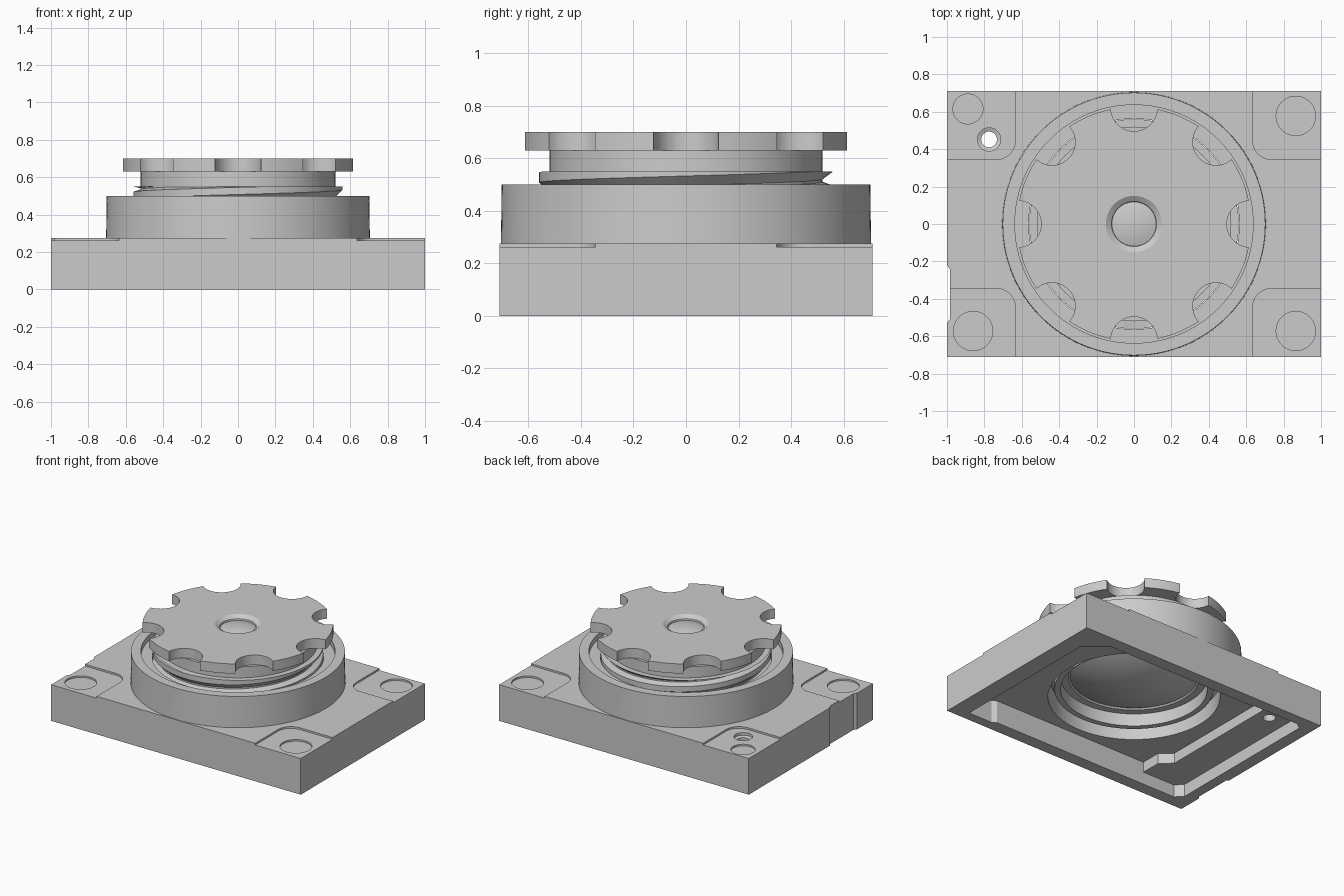
import bpy, bmesh, math
from math import cos, sin, pi, tau

cube = bpy.data.objects.get("Cube")
if cube:
    bpy.data.objects.remove(cube, do_unlink=True)

grey = bpy.data.materials.new("plain_grey")
grey.use_nodes = True
GREY = (0.6, 0.6, 0.6, 1)
grey.diffuse_color = GREY
grey.node_tree.nodes["Principled BSDF"].inputs["Base Color"].default_value = GREY


def finish(name, bm):
    bmesh.ops.remove_doubles(bm, verts=bm.verts, dist=0.0001)
    bmesh.ops.recalc_face_normals(bm, faces=bm.faces)
    mesh = bpy.data.meshes.new(name)
    bm.to_mesh(mesh)
    bm.free()
    mesh.materials.append(grey)
    ob = bpy.data.objects.new(name, mesh)
    bpy.context.collection.objects.link(ob)
    return ob


def lathe(name, profile, steps=96, centre=(0, 0)):
    """Revolve an (r, z) profile that starts and ends on the axis."""
    bm = bmesh.new()
    vs = [bm.verts.new((r, 0, z)) for r, z in profile]
    es = [bm.edges.new(pair) for pair in zip(vs, vs[1:])]
    bmesh.ops.spin(bm, geom=vs + es, cent=(0, 0, 0), axis=(0, 0, 1),
                   angle=tau, steps=steps, use_merge=False)
    bmesh.ops.translate(bm, verts=bm.verts, vec=(*centre, 0))
    return finish(name, bm)


def dome(r, z_edge, z_apex, n=10):
    """Profile of a lens surface from its apex out to its edge."""
    return [(r * i / n, z_apex + (z_edge - z_apex) * (i / n) ** 2) for i in range(n + 1)]


def disc(name, x, y, r, z0, z1, steps=48):
    return lathe(name, [(0, z0), (r, z0), (r, z1), (0, z1)], steps, (x, y))


def prism(name, outline, z0, z1):
    bm = bmesh.new()
    face = bm.faces.new([bm.verts.new((x, y, z0)) for x, y in outline])
    ext = bmesh.ops.extrude_face_region(bm, geom=[face])
    top = [v for v in ext["geom"] if isinstance(v, bmesh.types.BMVert)]
    bmesh.ops.translate(bm, verts=top, vec=(0, 0, z1 - z0))
    return finish(name, bm)


def combine(ob, tools, operation="DIFFERENCE"):
    """Apply each tool as a boolean, then discard it."""
    for tool in tools:
        mod = ob.modifiers.new("cut", "BOOLEAN")
        mod.operation, mod.solver, mod.object = operation, "EXACT", tool
        bpy.context.view_layer.update()
        graph = bpy.context.evaluated_depsgraph_get()
        mesh = bpy.data.meshes.new_from_object(ob.evaluated_get(graph))
        ob.modifiers.clear()
        ob.data = mesh
        bpy.data.objects.remove(tool, do_unlink=True)


def smooth(ob):
    bpy.ops.object.select_all(action="DESELECT")
    ob.select_set(True)
    bpy.context.view_layer.objects.active = ob
    bpy.ops.object.shade_smooth_by_angle(angle=math.radians(30))


# Base block with the round collar joined on
TOP, PAD = 0.275, 0.262
base = prism("base_housing", [(-1, -0.71), (1, -0.71), (1, 0.71), (-1, 0.71)], 0, TOP)
combine(base, [lathe("collar", [(0, 0.2), (0.706, 0.2), (0.702, 0.5), (0, 0.5)], 128)], "UNION")

# Rounded corner pads, each with a shallow round mark
cuts = []
for sx in (-1, 1):
    for sy in (-1, 1):
        arc = [(0.735 - 0.1 * cos(a), 0.445 - 0.1 * sin(a))
               for a in (pi / 2 * i / 8 for i in range(9))]
        outline = [(0.635, 0.8), *arc, (1.1, 0.345), (1.1, 0.8)]
        cuts.append(prism("pad_cut", [(sx * x, sy * y) for x, y in outline], PAD, 0.4))
for x, y, r in [(-0.86, -0.572, 0.105), (0.865, -0.572, 0.105),
                (0.865, 0.578, 0.105), (-0.888, 0.615, 0.08)]:
    cuts.append(disc("mark_cut", x, y, r, PAD - 0.012, 0.4))

# Countersunk pin hole and the notch in the side wall
cuts.append(lathe("pin_hole", [(0, -0.1), (0.042, -0.1), (0.042, 0.235),
                               (0.062, 0.243), (0.062, 0.4), (0, 0.4)], 32, (-0.775, 0.452)))
cuts.append(prism("notch", [(-1.1, -0.22), (-1, -0.22), (-0.985, -0.24),
                            (-0.985, -0.51), (-1, -0.53), (-1.1, -0.53)], -0.1, 0.4))

# Hollow underside: deep main pocket and a shallower channel beside it
cuts.append(prism("pocket", [
    (0.87, -0.64), (0.87, 0.5), (0.72, 0.62), (-0.55, 0.62), (-0.68, 0.5),
    (-0.68, -0.4), (-0.6, -0.47), (-0.6, -0.62), (0.65, -0.62), (0.68, -0.64)], -0.1, 0.165))
cuts.append(prism("channel", [
    (-0.5, -0.62), (-0.86, -0.62), (-0.91, -0.57), (-0.91, 0.6), (-0.86, 0.63),
    (-0.5, 0.63)], -0.1, 0.09))

# Stepped bore through the collar
cuts.append(lathe("bore", [(0, -0.1), (0.563, -0.1), (0.563, 0.46),
                           (0.637, 0.46), (0.637, 0.6), (0, 0.6)], 128))
combine(base, cuts)
smooth(base)

# Barrel with a stepped rear rim around the bulging rear lens
barrel = lathe("lens_barrel", dome(0.42, 0.32, 0.215) + [
    (0.43, 0.31), (0.48, 0.31), (0.48, 0.22), (0.52, 0.22), (0.52, 0.63), (0, 0.63)], 128)
smooth(barrel)

# Helical thread with a broad crest, cut flat at its upper end
bm = bmesh.new()
STEPS, PITCH, LIMIT = 64, 0.1, 0.55
rings = []
for i in range(-3 * STEPS + 16, STEPS):
    a = -pi / 2 + tau * i / STEPS
    z = 0.508 + PITCH * i / STEPS
    section = [(0.515, z - 0.042), (0.56, z), (0.56, z + 0.038), (0.515, z + 0.054)]
    rings.append([bm.verts.new((r * cos(a), r * sin(a), min(h, LIMIT))) for r, h in section])
for lo, hi in zip(rings, rings[1:]):
    for k in range(4):
        bm.faces.new((lo[k], hi[k], hi[k - 1], lo[k - 1]))
bm.faces.new(rings[0])
bm.faces.new(rings[-1])
bmesh.ops.dissolve_degenerate(bm, dist=0.0001, edges=bm.edges)
thread = finish("barrel_thread", bm)
smooth(thread)

# Scalloped grip cap with a domed front lens in its centre
cap = lathe("grip_cap", dome(0.118, 0.668, 0.685) + [
    (0.12, 0.68), (0.15, 0.70), (0.626, 0.70), (0.626, 0.63), (0, 0.63)], 128)
combine(cap, [disc("scallop", 0.62 * cos(k * pi / 4), 0.62 * sin(k * pi / 4), 0.124, 0.5, 0.8)
              for k in range(8)])
smooth(cap)
